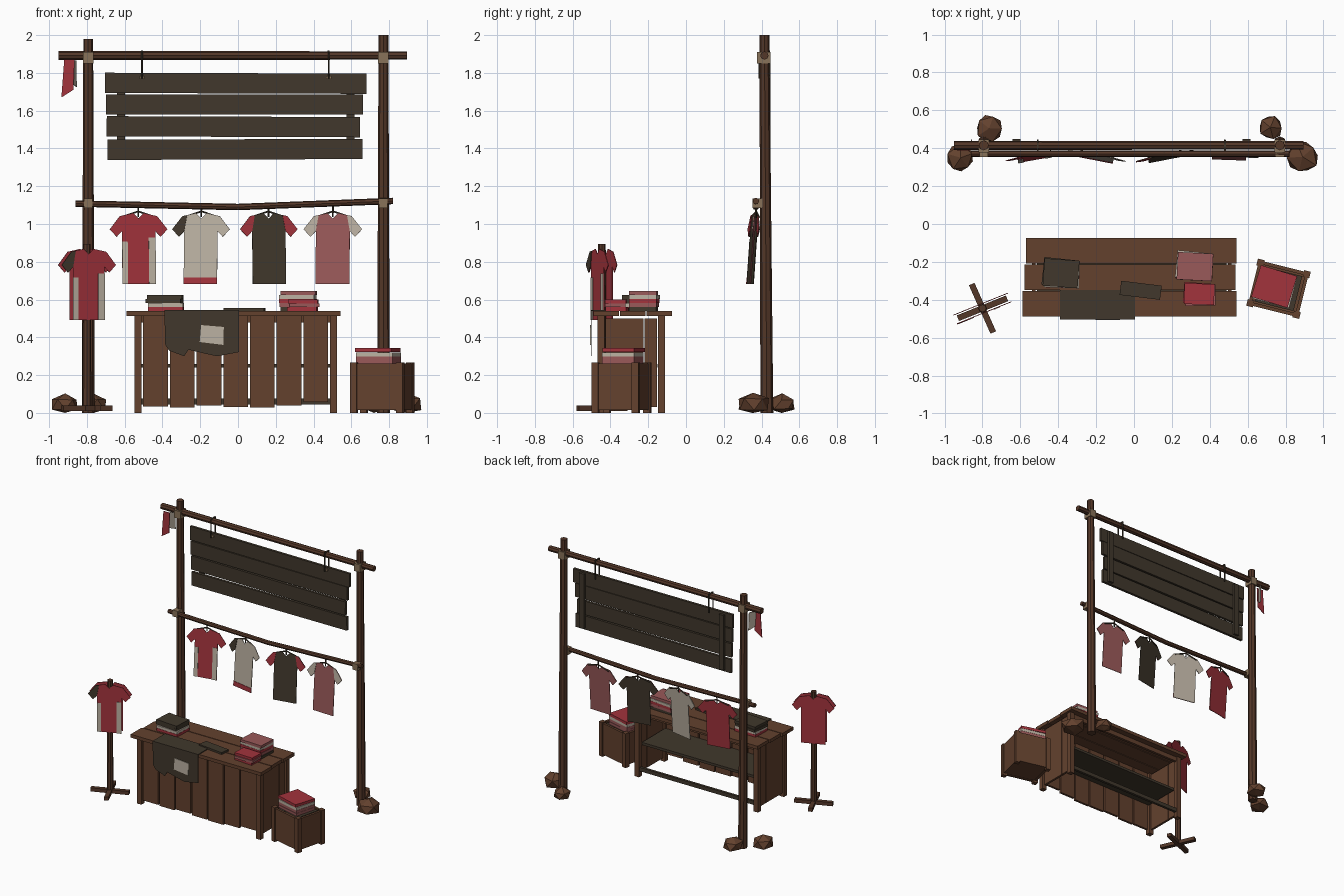
import bpy, bmesh, random
from math import radians
from mathutils import Matrix, Vector

random.seed(4)
if "Cube" in bpy.data.objects:
    bpy.data.objects.remove(bpy.data.objects["Cube"])


def material(name, rgb):
    m = bpy.data.materials.new(name)
    m.use_nodes = True
    m.diffuse_color = (*rgb, 1)
    m.node_tree.nodes["Principled BSDF"].inputs["Base Color"].default_value = (*rgb, 1)
    return m


wood = material("brown wood", (0.125, 0.053, 0.027))
pole = material("dark pole wood", (0.088, 0.038, 0.021))
dark = material("dark olive", (0.052, 0.039, 0.025))
red = material("red cloth", (0.36, 0.033, 0.045))
cream = material("cream cloth", (0.50, 0.44, 0.36))
pink = material("dusty pink cloth", (0.32, 0.10, 0.10))
tan = material("tan binding", (0.25, 0.17, 0.10))


def finish(name, bm, mat):
    bmesh.ops.recalc_face_normals(bm, faces=bm.faces)
    me = bpy.data.meshes.new(name)
    bm.to_mesh(me)
    bm.free()
    me.materials.append(mat)
    ob = bpy.data.objects.new(name, me)
    bpy.context.collection.objects.link(ob)
    return ob


def box(name, centre, size, mat, turn=0, roll=0, base=Matrix()):
    bm = bmesh.new()
    bmesh.ops.create_cube(bm, size=1)
    bm.transform(base @ Matrix.Translation(centre) @ Matrix.Rotation(radians(turn), 4, 'Z')
                 @ Matrix.Rotation(radians(roll), 4, 'Y') @ Matrix.Diagonal((*size, 1)))
    return finish(name, bm, mat)


def tube(name, a, b, r1, r2, mat, sides=8, base=Matrix()):
    a, b = Vector(a), Vector(b)
    bm = bmesh.new()
    bmesh.ops.create_cone(bm, cap_ends=True, segments=sides, radius1=r1, radius2=r2,
                          depth=(b - a).length)
    bm.transform(base @ Matrix.Translation((a + b) / 2)
                 @ (b - a).to_track_quat('Z', 'Y').to_matrix().to_4x4())
    return finish(name, bm, mat)


def plate(name, outline, y, thick, mat, base=Matrix()):
    """Flat (x, z) outline given a thickness along y."""
    bm = bmesh.new()
    face = bm.faces.new([bm.verts.new((x, y, z)) for x, z in outline])
    new = bmesh.ops.extrude_face_region(bm, geom=[face])["geom"]
    bmesh.ops.translate(bm, vec=(0, thick, 0),
                        verts=[v for v in new if isinstance(v, bmesh.types.BMVert)])
    bm.transform(base)
    return finish(name, bm, mat)


def rect(x0, x1, z0, z1):
    return [(x0, z0), (x1, z0), (x1, z1), (x0, z1)]


SLEEVE = [(0.075, -0.01), (0.1, -0.015), (0.155, -0.085), (0.118, -0.125), (0.09, -0.095)]
HALF = [(0.028, 0), *SLEEVE[1:], (0.09, -0.375)]


def mirror(pts):
    return [(-x, z) for x, z in pts]


def shirt(name, at, turn, tilt, cloth, patches, layers=(0,)):
    """Flat shirt with coloured patches on its front."""
    base = (Matrix.Translation(at) @ Matrix.Rotation(radians(turn), 4, 'Z')
            @ Matrix.Rotation(radians(tilt), 4, 'X'))
    outline = [(0, -0.028)] + HALF + mirror(HALF)[::-1]
    for y in layers:
        plate(name, outline, y, 0.004, cloth, base)
    shapes = {"right_sleeve": mirror(SLEEVE), "left_sleeve": SLEEVE,
              "hem": rect(-0.09, 0.09, -0.375, -0.34),
              "right_stripe": rect(-0.09, -0.06, -0.375, -0.15),
              "left_stripe": rect(0.053, 0.09, -0.375, -0.13)}
    for part, colour in patches.items():
        plate(name + "_" + part, shapes[part], layers[0] - 0.003, 0.003, colour, base)
    return base


# Upright posts with bindings
for side, x, top in (("right", -0.793, 1.98), ("left", 0.77, 2.0)):
    tube(side + "_post", (x, 0.428, 0), (x, 0.415, top), 0.034, 0.026, pole)
    box(side + "_top_binding", (x, 0.412, 1.88), (0.055, 0.07, 0.06), tan)
    box(side + "_rail_binding", (x, 0.385, 1.11), (0.045, 0.065, 0.05), tan)

# Top beam and sagging clothes rail
tube("top_beam", (-0.95, 0.415, 1.892), (0.895, 0.415, 1.892), 0.024, 0.022, pole)
rail = [(-0.86, 0.37, 1.108), (0, 0.37, 1.09), (0.82, 0.37, 1.122)]
for a, b in zip(rail, rail[1:]):
    tube("clothes_rail", a, b, 0.017, 0.017, pole)

# Hanging sign of four boards with battens and ropes
for x0, x1, z, roll in ((-0.705, 0.68, 1.745, 0.2), (-0.70, 0.662, 1.633, 0),
                        (-0.695, 0.645, 1.515, 0.2), (-0.692, 0.658, 1.395, -0.2)):
    box("sign_board", ((x0 + x1) / 2, 0.42, z), (x1 - x0, 0.02, 0.107), dark, roll=roll)
for x in (-0.62, 0.595):
    box("sign_batten", (x, 0.439, 1.57), (0.042, 0.018, 0.43), dark)
for x in (-0.508, 0.48):
    for y in (0.39, 0.443):
        tube("sign_rope", (x, y, 1.77), (x, y, 1.91), 0.005, 0.005, dark, 5)
    box("rope_cap", (x, 0.417, 1.914), (0.01, 0.055, 0.008), dark)
    box("rope_knot", (x, 0.406, 1.776), (0.028, 0.012, 0.016), tan)

# Cloth streamers at the beam end
plate("red_streamer", [(-0.92, 1.87), (-0.865, 1.87), (-0.872, 1.71), (-0.935, 1.67)],
      0.388, 0.004, red)
plate("cream_streamer", [(-0.03, 0), (0.03, 0), (0.035, -0.14), (-0.02, -0.12)], 0, 0.004, cream,
      Matrix.Translation((-0.868, 0.415, 1.865)) @ Matrix.Rotation(radians(65), 4, 'Z'))

# Shirts on hangers
hung = [("red_shirt", -0.527, 10, red, {"right_stripe": cream, "left_stripe": cream}),
        ("cream_shirt", -0.195, -11, cream, {"right_sleeve": dark, "hem": red}),
        ("dark_shirt", 0.162, 11, dark, {"right_sleeve": red, "left_sleeve": red}),
        ("pink_shirt", 0.502, -2, pink, {"right_sleeve": cream, "left_sleeve": cream})]
for name, x, turn, cloth, patches in hung:
    base = shirt(name, (x, 0.364, 1.057), turn, -4, cloth, patches)
    tube("hanger_hook", (0, 0.006, -0.02), (0, 0.006, 0.055), 0.005, 0.005, dark, 5, base)
    for s in (-1, 1):
        tube("hanger_arm", (0, 0.007, 0.01), (s * 0.09, 0.007, -0.02), 0.005, 0.005, dark, 5, base)

# Display stand with shirt
sx, sy = -0.8, -0.445
tube("stand_pole", (sx, sy, 0.02), (sx, sy, 0.895), 0.024, 0.02, pole)
for turn in (22, -66):
    box("stand_foot", (sx, sy, 0.025), (0.28, 0.032, 0.028), pole, turn)
shirt("stand_shirt", (sx, sy, 0.868), 22, 0, red,
      {"right_sleeve": dark, "right_stripe": cream, "left_stripe": cream}, (-0.027, 0.022))

# Counter top, legs and boards
for i, (x0, x1) in enumerate(((-0.59, 0.542), (-0.578, 0.535), (-0.57, 0.542))):
    box("counter_top_board", ((x0 + x1) / 2, -0.422 + i * 0.14, 0.527), (x1 - x0, 0.134, 0.026), wood)
for x in (-0.53, 0.505):
    for y in (-0.45, -0.13):
        box("counter_leg", (x, y, 0.257), (0.038, 0.038, 0.514), wood)
    for y, w in ((-0.325, 0.2), (-0.187, 0.066)):
        box("counter_side_board", (x, y, 0.265), (0.018, w, 0.47), wood)
for i in range(7):
    low = random.uniform(0.025, 0.06)
    box("counter_front_board", (-0.437 + i * 0.1415, -0.452, (low + 0.512) / 2),
        (0.131, 0.018, 0.512 - low), wood)
box("counter_shelf", (-0.012, -0.295, 0.25), (1.0, 0.29, 0.02), dark)
box("counter_back_rail", (-0.012, -0.13, 0.06), (1.0, 0.02, 0.03), dark)
box("counter_top_rail", (-0.012, -0.13, 0.495), (1.0, 0.02, 0.035), wood)

# Cloth draped over the counter, with a patch
plate("draped_cloth_front", [(-0.39, 0.542), (-0.385, 0.36), (-0.365, 0.33), (-0.285, 0.3),
      (-0.262, 0.335), (-0.18, 0.315), (-0.11, 0.3), (0.005, 0.322), (0.005, 0.542)],
      -0.504, 0.005, dark)
box("draped_cloth_top", (-0.192, -0.426, 0.543), (0.395, 0.156, 0.006), dark)
plate("cloth_patch", [(-0.203, 0.375), (-0.078, 0.36), (-0.075, 0.455), (-0.195, 0.465)],
      -0.508, 0.004, cream)
box("counter_slab", (0.035, -0.35, 0.548), (0.215, 0.075, 0.015), dark, -7)


# Folded clothes
def stack(name, x, y, z, w, d, h, turn, colours):
    for i, colour in enumerate(colours):
        j = 0 if i == len(colours) - 1 else random.uniform(-0.007, 0.007)
        box(name, (x + j, y - j, z + h * (i + 0.5)), (w, d, h * 0.96), colour,
            turn + j * 500)


stack("folded_stack_right", -0.385, -0.26, 0.54, 0.185, 0.145, 0.021, -4, [red, cream, dark, dark])
stack("folded_stack_left", 0.322, -0.225, 0.54, 0.187, 0.145, 0.021, -3,
      [dark, pink, red, cream, pink])
stack("folded_stack_front", 0.345, -0.37, 0.54, 0.158, 0.11, 0.02, -2, [red, pink, red])
stack("folded_stack_crate", 0.74, -0.33, 0.255, 0.2, 0.175, 0.022, -17, [pink, pink, cream, red])

# Crate
crate = Matrix.Translation((0.763, -0.342, 0)) @ Matrix.Rotation(radians(-14), 4, 'Z')
box("crate_floor", (0, 0, 0.03), (0.25, 0.22, 0.02), wood, base=crate)
box("crate_filling", (0, 0, 0.235), (0.21, 0.19, 0.04), dark, base=crate)
for s in (-1, 1):
    box("crate_front_panel", (0, s * 0.112, 0.138), (0.25, 0.018, 0.245), wood, base=crate)
    box("crate_side_panel", (s * 0.127, 0, 0.138), (0.018, 0.22, 0.245), wood, base=crate)
    for t in (-1, 1):
        box("crate_post", (s * 0.126, t * 0.11, 0.134), (0.036, 0.036, 0.268), wood, base=crate)

# Faceted rocks at the post feet
for x, y, r, turn in ((-0.915, 0.35, 0.078, 20), (-0.765, 0.505, 0.074, 70),
                      (0.72, 0.51, 0.07, 140), (0.89, 0.355, 0.092, 40)):
    bm = bmesh.new()
    bmesh.ops.create_icosphere(bm, subdivisions=1, radius=r)
    for v in bm.verts:
        v.co *= random.uniform(0.88, 1.12)
    bm.transform(Matrix.Translation((x, y, 0.045)) @ Matrix.Rotation(radians(turn), 4, 'Z')
                 @ Matrix.Diagonal((1, 1, 0.75, 1)))
    for v in bm.verts:
        v.co.z = max(v.co.z, 0)
    finish("rock", bm, wood)
